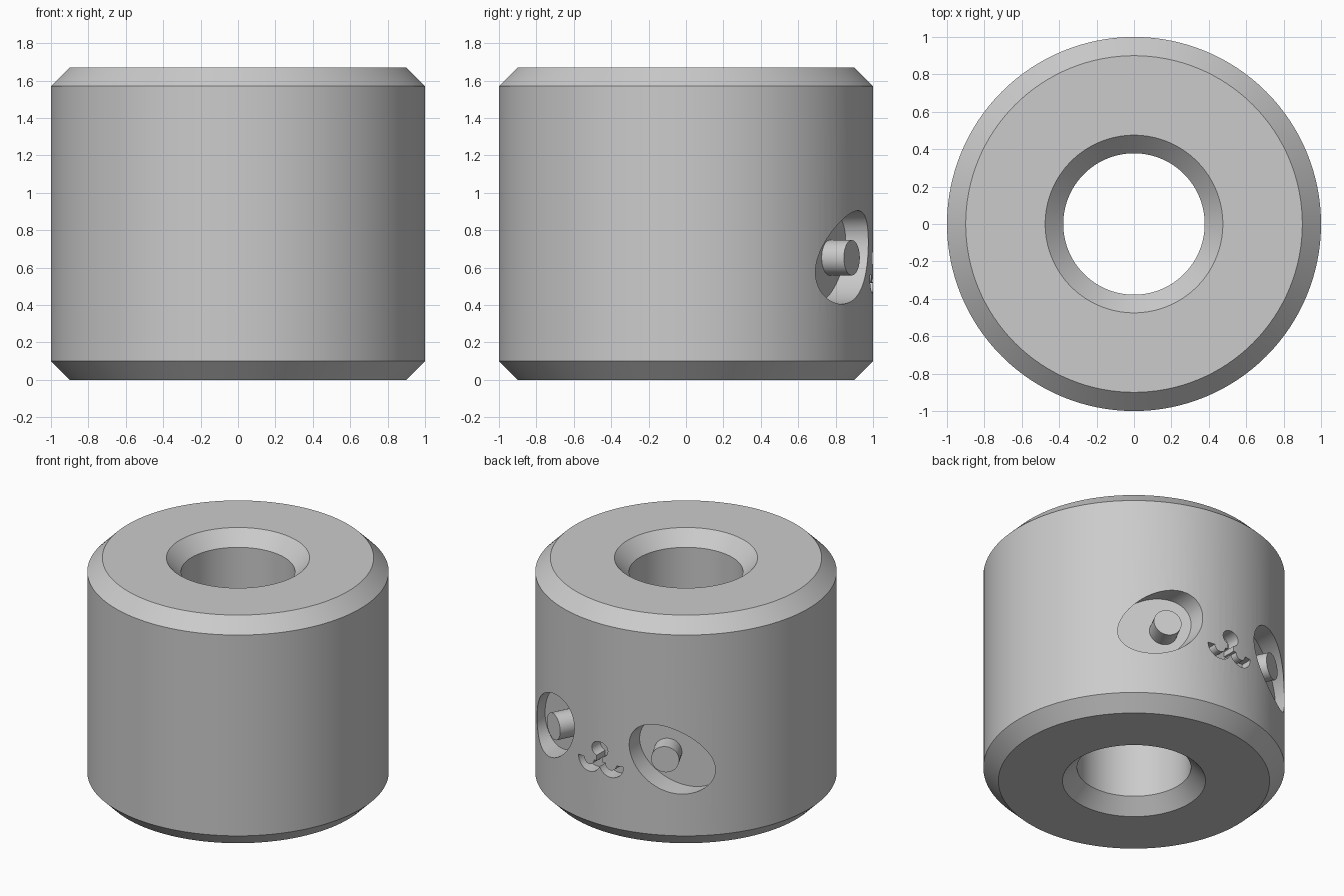
import bpy, bmesh, math
from mathutils import Vector

if "Cube" in bpy.data.objects:
    bpy.data.objects.remove(bpy.data.objects["Cube"])

grey = bpy.data.materials.new("grey")
grey.diffuse_color = (0.6, 0.6, 0.6, 1)
grey.use_nodes = True
grey.node_tree.nodes["Principled BSDF"].inputs["Base Color"].default_value = grey.diffuse_color

PHI = math.radians(27)      # direction in which each eye looks, away from +y
FLOOR = 0.862               # distance of the eye floor from the axis


def finish(name, bm):
    bm.normal_update()
    bmesh.ops.recalc_face_normals(bm, faces=bm.faces)
    if bm.calc_volume(signed=True) < 0:
        bmesh.ops.reverse_faces(bm, faces=bm.faces)
    me = bpy.data.meshes.new(name)
    bm.to_mesh(me)
    bm.free()
    me.materials.append(grey)
    ob = bpy.data.objects.new(name, me)
    bpy.context.collection.objects.link(ob)
    return ob


def prism(name, outline, y_in, y_out=1.2):
    """Extrude an (x, z) outline along y; y_in gives the floor depth at x."""
    bm = bmesh.new()
    a = [bm.verts.new((x, y_in(x), z)) for x, z in outline]
    b = [bm.verts.new((x, y_out, z)) for x, z in outline]
    bm.faces.new(a)
    bm.faces.new(b[::-1])
    n = len(a)
    for i in range(n):
        j = (i + 1) % n
        bm.faces.new((a[i], b[i], b[j], a[j]))
    return finish(name, bm)


def carve(ob, cut):
    """Subtract cut from ob with the first solver that gives a sound result."""
    before = len(ob.data.vertices)
    for solver in ('MANIFOLD', 'EXACT', 'FLOAT'):
        mod = ob.modifiers.new("carve", 'BOOLEAN')
        mod.operation, mod.solver, mod.object = 'DIFFERENCE', solver, cut
        bpy.context.view_layer.update()
        dg = bpy.context.evaluated_depsgraph_get()
        me = bpy.data.meshes.new_from_object(ob.evaluated_get(dg), depsgraph=dg)
        ob.modifiers.remove(mod)
        if len(me.vertices) > before:
            ob.data = me
            break
    bpy.data.objects.remove(cut)


def smooth(ob):
    bpy.ops.object.select_all(action='DESELECT')
    bpy.context.view_layer.objects.active = ob
    ob.select_set(True)
    bpy.ops.object.shade_smooth_by_angle(angle=math.radians(30))


# Body: chamfered ring turned from a closed profile
profile = [(0.9, 0), (1, 0.1), (1, 1.57), (0.9, 1.67),
           (0.475, 1.67), (0.378, 1.57), (0.378, 0.1), (0.475, 0)]
N = 128
bm = bmesh.new()
rings = [[bm.verts.new((r * math.cos(2 * math.pi * i / N),
                        r * math.sin(2 * math.pi * i / N), z)) for r, z in profile]
         for i in range(N)]
for i in range(N):
    p, q = rings[i], rings[(i + 1) % N]
    for k in range(len(profile)):
        m = (k + 1) % len(profile)
        bm.faces.new((p[k], q[k], q[m], p[m]))
body = finish("body", bm)

cutters = []

# Eye sockets: tilted ellipses with slanted floors
for s in (1, -1):
    outline = []
    for i in range(64):
        t = 2 * math.pi * i / 64
        u, v = 0.287 * math.cos(t), 0.206 * math.sin(t)
        c = math.sqrt(0.5)
        outline.append((s * (0.472 + c * (u + v)), 0.655 + c * (v - u)))
    cutters.append(prism("eye_cutter", outline,
                         lambda x: (FLOOR - abs(x) * math.sin(PHI)) / math.cos(PHI)))

# Nose, stem and the two mouth curves
flat = lambda x: 0.9
cutters.append(prism("nose_cutter", [(0.065 * math.cos(math.tau * i / 32),
                                      0.65 + 0.055 * math.sin(math.tau * i / 32))
                                     for i in range(32)], flat))
cutters.append(prism("stem_cutter", [(-0.024, 0.53), (0.024, 0.53),
                                     (0.024, 0.63), (-0.024, 0.63)], flat))
for s in (1, -1):
    def arc(r, angles):
        return [(s * (0.088 + r * math.cos(a)), 0.56 + r * math.sin(a)) for a in angles]
    sweep = [math.pi * (1 + i / 16) for i in range(17)]
    cutters.append(prism("mouth_cutter", arc(0.095, sweep) + arc(0.042, sweep[::-1]), flat))

for cut in cutters:
    cut.hide_render = True
for cut in cutters:
    carve(body, cut)
smooth(body)

# Pupils: short pegs standing on the eye floors
for s, name in ((1, "right_pupil"), (-1, "left_pupil")):
    d = Vector((s * math.sin(PHI), math.cos(PHI), 0))
    bpy.ops.mesh.primitive_cylinder_add(vertices=48, radius=0.094, depth=0.15,
                                        location=d * 0.92 + Vector((0, 0, 0.653)),
                                        rotation=d.to_track_quat('Z', 'Y').to_euler())
    peg = bpy.context.object
    peg.name = name
    peg.data.materials.append(grey)
    smooth(peg)
